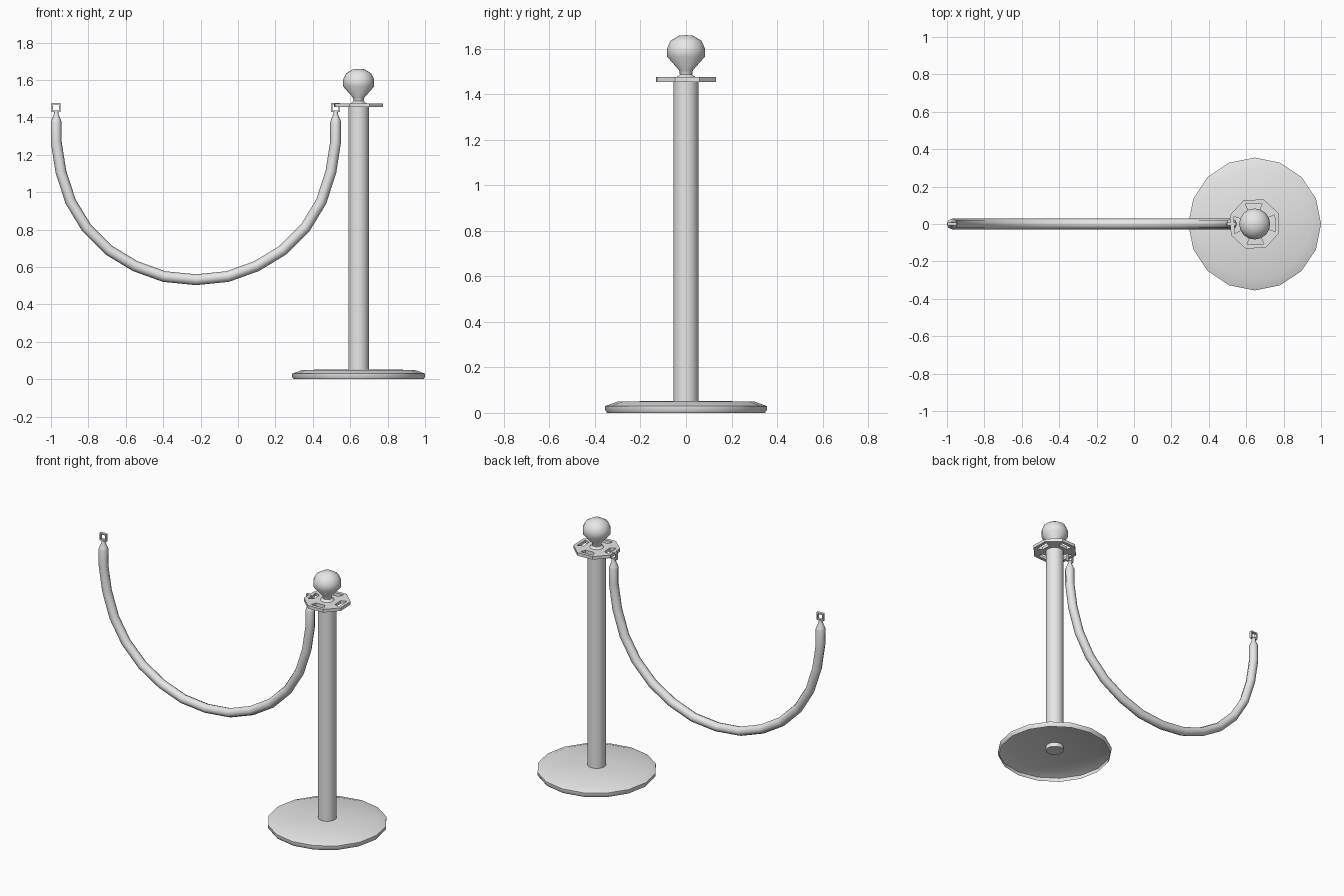
import bpy, bmesh
from math import sin, cos, pi, radians
from mathutils import Vector

cube = bpy.data.objects.get("Cube")
if cube:
    bpy.data.objects.remove(cube)

POST_X = 0.645      # centre of the post
ROPE_X = -0.225     # middle of the hanging rope
SPAN = 0.747        # half the distance between rope ends

metal = bpy.data.materials.new("light_grey")
metal.use_nodes = True
metal.diffuse_color = (0.8, 0.8, 0.8, 1)
metal.node_tree.nodes["Principled BSDF"].inputs["Base Color"].default_value = (0.8, 0.8, 0.8, 1)


def finish(obj, smooth=None):
    """Give the object its material and shading."""
    obj.data.materials.append(metal)
    bpy.ops.object.select_all(action='DESELECT')
    bpy.context.view_layer.objects.active = obj
    obj.select_set(True)
    if obj.type == 'CURVE':
        bpy.ops.object.convert(target='MESH')
    if smooth:
        bpy.ops.object.shade_smooth_by_angle(angle=radians(smooth))
    return obj


def mesh_object(name, bm, location=(0, 0, 0)):
    mesh = bpy.data.meshes.new(name)
    bm.to_mesh(mesh)
    bm.free()
    obj = bpy.data.objects.new(name, mesh)
    obj.location = location
    bpy.context.collection.objects.link(obj)
    return obj


def lathe(name, profile, sides=16, smooth=50):
    """Turn a (radius, height) profile around the post axis."""
    bm = bmesh.new()
    verts = [bm.verts.new((r, 0, z)) for r, z in profile]
    edges = [bm.edges.new(pair) for pair in zip(verts, verts[1:])]
    bmesh.ops.spin(bm, geom=verts + edges, cent=(0, 0, 0), axis=(0, 0, 1),
                   angle=2 * pi, steps=sides)
    bmesh.ops.remove_doubles(bm, verts=bm.verts, dist=0.0005)
    bmesh.ops.recalc_face_normals(bm, faces=bm.faces)
    if sum(f.normal.z * f.calc_area() for f in bm.faces) < -0.01:
        bmesh.ops.reverse_faces(bm, faces=bm.faces)
    return finish(mesh_object(name, bm, (POST_X, 0, 0)), smooth)


# Hollow foot, post and knob
lathe("base", [(0.347, 0), (0.355, 0.012), (0.355, 0.03), (0.3, 0.05), (0.05, 0.053)])
lathe("post", [(0, 0.025), (0.055, 0.025), (0.055, 1.46), (0, 1.46)])
lathe("knob", [(0, 1.47), (0.042, 1.475), (0.027, 1.487), (0.03, 1.505),
               (0.083, 1.565), (0.083, 1.602), (0.068, 1.635), (0.032, 1.657), (0, 1.66)])


# Octagonal collar with four slots: three bands, the middle one open on every other side
def collar(thickness=0.02):
    bm = bmesh.new()
    rings = [[bm.verts.new((r * cos(a), r * sin(a), 0))
              for a in (radians(25 + 45 * k) for k in range(8))]
             for r in (0.03, 0.08, 0.118, 0.14)]
    for band in range(3):
        inner, outer = rings[band], rings[band + 1]
        for k in range(8):
            if band == 1 and k % 2:
                continue
            n = (k + 1) % 8
            bm.faces.new((inner[k], outer[k], outer[n], inner[n]))
    obj = mesh_object("collar", bm, (POST_X, 0, 1.475))
    mod = obj.modifiers.new("thickness", 'SOLIDIFY')
    mod.thickness = thickness
    mod.offset = -1
    return finish(obj)


collar()

# Hanging rope, with a narrowing neck at each end; half path mirrored
half = [(SPAN, 1.432, 0.012), (SPAN, 1.415, 0.013), (SPAN, 1.382, 0.027),
        (SPAN, 1.375, 0.029), (SPAN, 1.27, 0.029), (0.722, 1.11, 0.029),
        (0.67, 0.95, 0.029), (0.585, 0.81, 0.029), (0.465, 0.69, 0.029),
        (0.325, 0.605, 0.029), (0.17, 0.549, 0.029)]
path = [(-x, z, r) for x, z, r in half] + [(0, 0.532, 0.029)] + half[::-1]
curve = bpy.data.curves.new("rope", 'CURVE')
curve.dimensions = '3D'
curve.twist_mode = 'MINIMUM'
curve.bevel_depth = 1
curve.bevel_resolution = 2
curve.use_fill_caps = True
spline = curve.splines.new('POLY')
spline.points.add(len(path) - 1)
for point, (x, z, r) in zip(spline.points, path):
    point.co = (ROPE_X + x, 0, z, 1)
    point.radius = r
rope = bpy.data.objects.new("rope", curve)
bpy.context.collection.objects.link(rope)
finish(rope, 50)


# Rectangular clip at each rope end
def clip(name, x, depth=0.018):
    bm = bmesh.new()
    corners = ((-1, -1), (1, -1), (1, 1), (-1, 1))
    outer = [bm.verts.new((0.024 * i, -depth / 2, 0.024 * j)) for i, j in corners]
    inner = [bm.verts.new((0.016 * i, -depth / 2, 0.016 * j)) for i, j in corners]
    for k in range(4):
        n = (k + 1) % 4
        bm.faces.new((outer[k], outer[n], inner[n], inner[k]))
    back = bmesh.ops.extrude_face_region(bm, geom=bm.faces[:], use_keep_orig=True)["geom"]
    bmesh.ops.translate(bm, vec=Vector((0, depth, 0)),
                        verts=[v for v in back if isinstance(v, bmesh.types.BMVert)])
    bmesh.ops.recalc_face_normals(bm, faces=bm.faces)
    return finish(mesh_object(name, bm, (x, 0, 1.453)))


clip("left_clip", ROPE_X + SPAN)
clip("right_clip", ROPE_X - SPAN)
